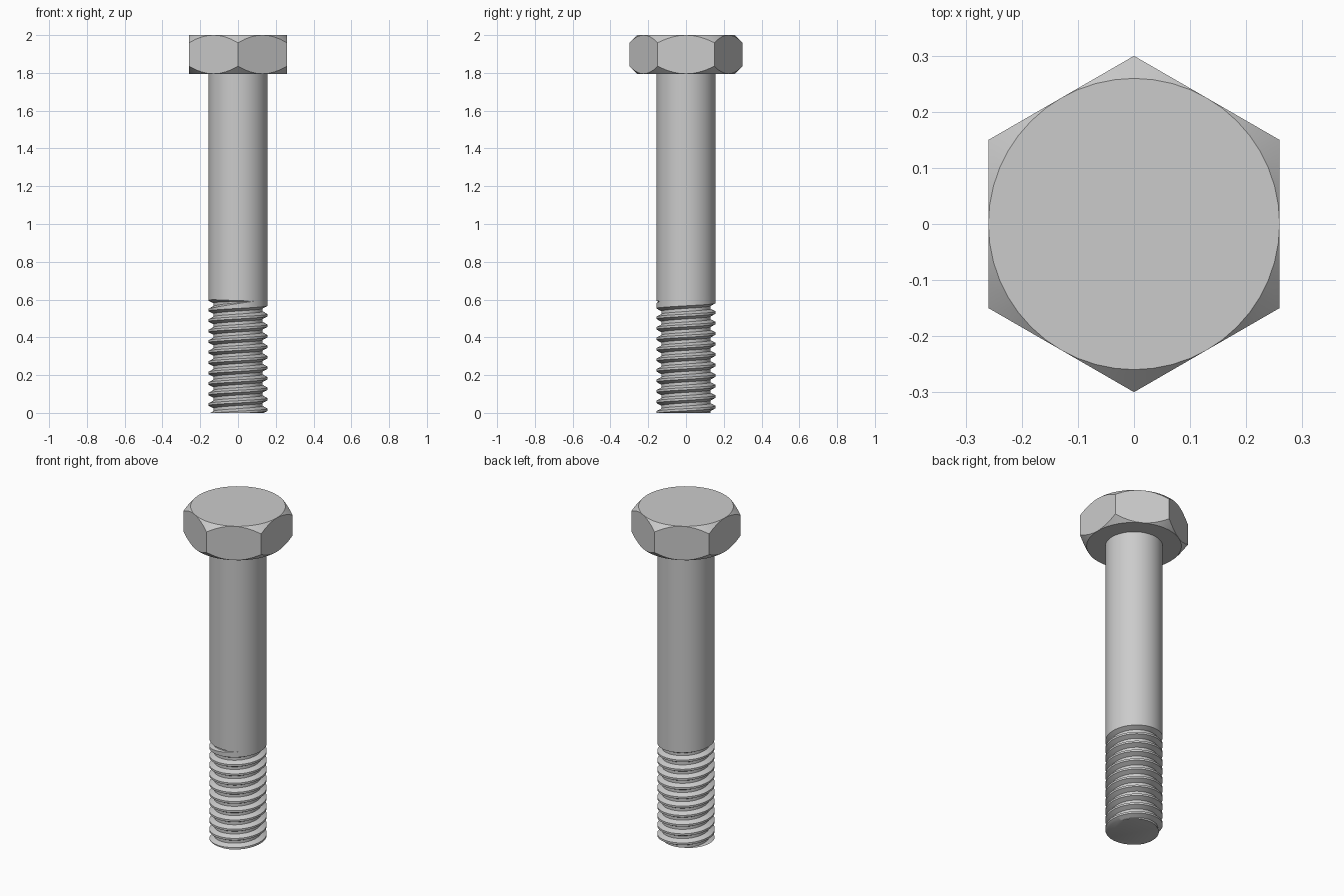
import bpy, bmesh
from math import pi, sin, cos, radians

if "Cube" in bpy.data.objects:
    bpy.data.objects.remove(bpy.data.objects["Cube"])

PITCH, R_MAJOR, R_ROOT = 0.0556, 0.157, 0.130
HALF, ROOT_HALF = 0.022, 0.008      # groove half-widths at crest and root
GROOVE_Z = 0.545                    # centre of the top groove at angle 0
TURNS, SEGS = 12, 72
HEAD_BOTTOM, TOP = 1.795, 2.0


def finish(bm, name):
    bmesh.ops.remove_doubles(bm, verts=bm.verts, dist=1e-5)
    bmesh.ops.recalc_face_normals(bm, faces=bm.faces)
    mesh = bpy.data.meshes.new(name)
    bm.to_mesh(mesh)
    bm.free()
    obj = bpy.data.objects.new(name, mesh)
    bpy.context.collection.objects.link(obj)
    bpy.ops.object.select_all(action='DESELECT')
    obj.select_set(True)
    bpy.context.view_layer.objects.active = obj
    bpy.ops.object.shade_smooth_by_angle(angle=radians(30))


def skin(bm, rows, closed):
    for a, b in zip(rows, rows[1:]):
        n = len(a)
        for j in range(n if closed else n - 1):
            k = (j + 1) % n
            bm.faces.new((a[j], a[k], b[k], b[j]))


def fade(turn, ang):
    # The top groove runs out before completing its turn
    if turn > 0:
        return 1.0
    return min(1.0, max(0.0, (radians(303) - ang) / radians(90)))


# Threaded shank: rows follow the groove edges down the helix
bm = bmesh.new()
angles = [2 * pi * j / SEGS for j in range(SEGS + 1)]


def add_row(points):
    return [bm.verts.new((r * cos(a), r * sin(a), z)) for a, (r, z) in zip(angles, points)]


rows = [add_row([(R_MAJOR, HEAD_BOTTOM + 0.01)] * (SEGS + 1)),
        add_row([(R_MAJOR, 0.65)] * (SEGS + 1))]
for turn in range(TURNS):
    for off in (HALF, ROOT_HALF, -ROOT_HALF, -HALF):
        points = []
        for a in angles:
            f = fade(turn, a)
            centre = GROOVE_Z + PITCH * (a / (2 * pi) - turn)
            z = max(0.0, centre + off * f)
            # Radius from the groove profile, also where the end plane cuts it
            d = abs(z - centre)
            nearest = min(d, abs(z - centre - PITCH), abs(z - centre + PITCH)) if z == 0 else d
            s = (HALF * f - nearest) / max(1e-6, (HALF - ROOT_HALF) * f)
            depth = (R_MAJOR - R_ROOT) * f * min(1.0, max(0.0, s))
            if z == 0:
                phase = (-centre + PITCH / 2) % PITCH - PITCH / 2
                s = (HALF - abs(phase)) / (HALF - ROOT_HALF)
                depth = (R_MAJOR - R_ROOT) * min(1.0, max(0.0, s))
            points.append((R_MAJOR - depth, z))
        rows.append(add_row(points))
skin(bm, rows, False)
bmesh.ops.remove_doubles(bm, verts=bm.verts, dist=1e-5)
# Flat end
edges = [e for e in bm.edges if e.is_boundary and all(v.co.z < 1e-4 for v in e.verts)]
bmesh.ops.holes_fill(bm, edges=edges, sides=0)
finish(bm, "threaded_shank")

# Hex head: 45 degree chamfer cones trim the corners on both ends
bm = bmesh.new()
FLAT, N = 0.2595, 48
rings = [[], [], [], []]
for j in range(N):
    a = 2 * pi * j / N
    r = FLAT / cos((a + pi / 6) % (pi / 3) - pi / 6)
    drop = r - FLAT
    for ring, rad, z in zip(rings, (FLAT, r, r, FLAT),
                            (HEAD_BOTTOM, HEAD_BOTTOM + drop, TOP - drop, TOP)):
        ring.append(bm.verts.new((rad * cos(a), rad * sin(a), z)))
skin(bm, rings, True)
bm.faces.new(rings[0])
bm.faces.new(rings[3])
finish(bm, "hex_head")
